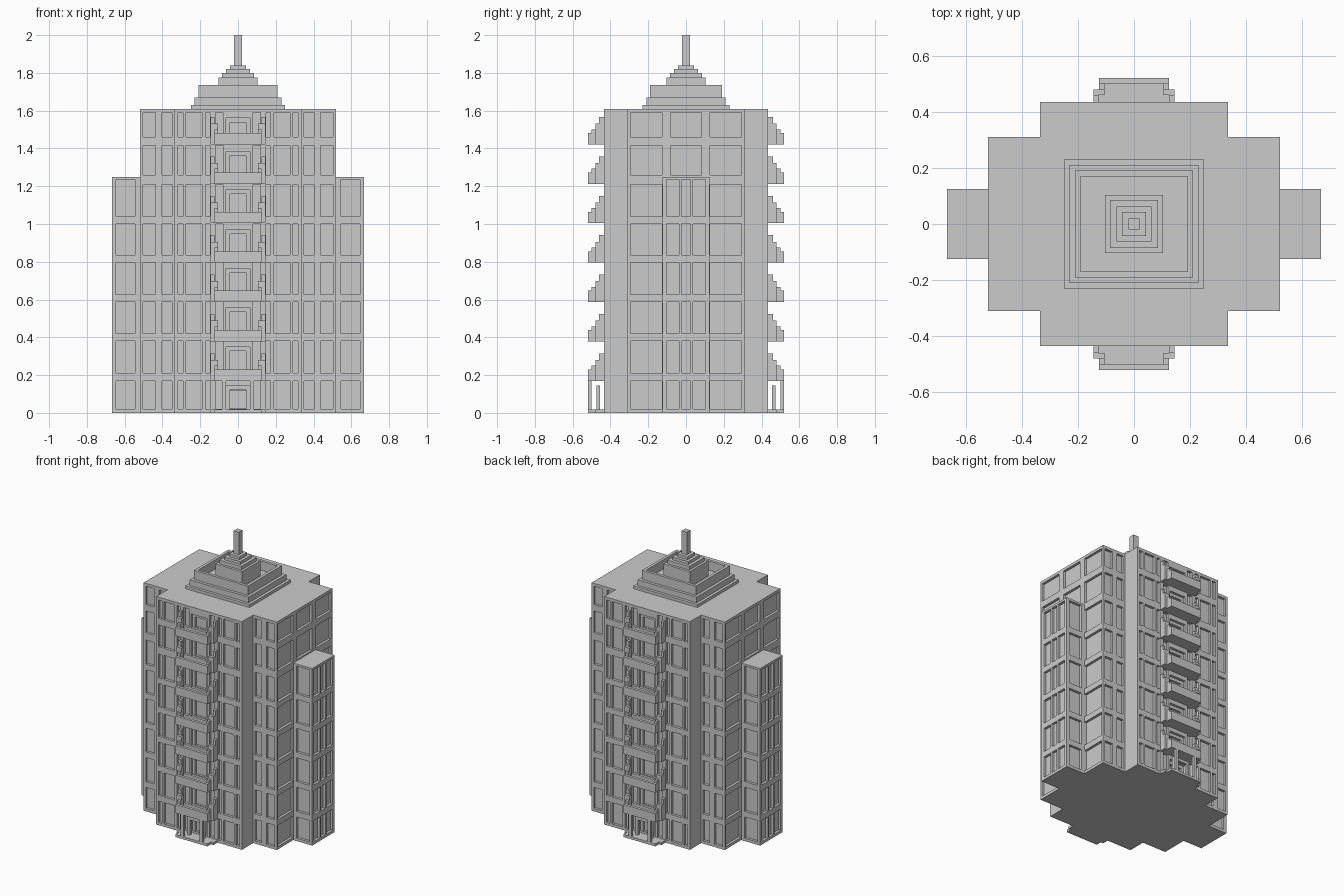
import bpy, bmesh

if "Cube" in bpy.data.objects:
    bpy.data.objects.remove(bpy.data.objects["Cube"])

ROWS = [(.02, .17), (.21, .38), (.42, .587), (.627, .795),
        (.835, 1.0), (1.04, 1.21), (1.26, 1.415), (1.46, 1.59)]


def finish(bm, name):
    bmesh.ops.recalc_face_normals(bm, faces=bm.faces)
    me = bpy.data.meshes.new(name)
    bm.to_mesh(me)
    bm.free()
    ob = bpy.data.objects.new(name, me)
    bpy.context.collection.objects.link(ob)
    return ob


def box(bm, x0, x1, y0, y1, z0, z1):
    vs = bmesh.ops.create_cube(bm, size=1)['verts']
    for v in vs:
        v.co = ((x0 + x1) / 2 + v.co.x * (x1 - x0), (y0 + y1) / 2 + v.co.y * (y1 - y0),
                (z0 + z1) / 2 + v.co.z * (z1 - z0))


def prism(name, pts, z0, z1):
    bm = bmesh.new()
    f = bm.faces.new([bm.verts.new((x, y, z0)) for x, y in pts])
    r = bmesh.ops.extrude_face_region(bm, geom=[f])
    for v in r['geom']:
        if isinstance(v, bmesh.types.BMVert):
            v.co.z = z1
    return finish(bm, name)


def boxes(name, items):
    bm = bmesh.new()
    for b in items:
        box(bm, *b)
    return finish(bm, name)


def carve(ob, items):
    cutter = boxes("window_cutter", items)
    cutter.hide_render = True
    m = ob.modifiers.new("windows", 'BOOLEAN')
    m.operation, m.solver, m.object = 'DIFFERENCE', 'EXACT', cutter
    bpy.context.view_layer.update()
    dg = bpy.context.evaluated_depsgraph_get()
    me = bpy.data.meshes.new_from_object(ob.evaluated_get(dg))
    ob.modifiers.clear()
    ob.data = me
    bpy.data.objects.remove(cutter)


def on_y(face, u0, u1, z0, z1, d):
    """Recess boxes on both y faces, mirrored in x."""
    out = []
    for s in (-1, 1):
        ya, yb = sorted((s * (face - d), s * (face + .01)))
        spans = [(u0, u1)] if u0 < 0 else [(u0, u1), (-u1, -u0)]
        out += [(a, b, ya, yb, z0, z1) for a, b in spans]
    return out


def on_x(face, u0, u1, z0, z1, d):
    return [(b[2], b[3], b[0], b[1], b[4], b[5]) for b in on_y(face, u0, u1, z0, z1, d)]


# Tower body: stepped cross footprint
q = [(.52, .31), (.335, .31), (.335, .435)]
outline = (q + [(-x, y) for x, y in reversed(q)] + [(-x, -y) for x, y in q]
           + [(x, -y) for x, y in reversed(q)])
tower = prism("tower_body", outline, 0, 1.61)
D = .018
cuts = []
for z0, z1 in ROWS:
    for u0, u1 in [(.29, .317), (.19, .275), (.148, .172)]:
        cuts += on_y(.435, u0, u1, z0, z1, D)
    for u0, u1 in [(.35, .402), (.438, .503)]:
        cuts += on_y(.31, u0, u1, z0, z1, D)
    cuts += on_x(.52, .127, .295, z0, z1, D)
    if z0 > 1.25:
        cuts += on_x(.52, -.083, .083, z0, z1, D)
    cuts += on_y(.435, .08, .12, z0, z1, D)
    top = z1 - .03
    cuts += on_y(.435, -.063, .063, z0, top, D)
carve(tower, cuts)
carve(tower, [b for z0, z1 in ROWS
              for b in on_y(.435, -.043, .043, z0 + .005, z1 - .052, .034)])

# Lower side wings
wings = boxes("side_wings", [(.50, .667, -.125, .125, 0, 1.25),
                             (-.667, -.50, -.125, .125, 0, 1.25)])
cuts = []
for z0, z1 in ROWS[:6]:
    z1 = 1.235 if z0 > 1 else z1
    cuts += on_y(.125, .545, .645, z0, z1, D)
    cuts += on_x(.667, .037, .103, z0, z1, D)
    cuts += on_x(.667, -.024, .024, z0, z1, D)
carve(wings, cuts)

# Balconies with stepped corner walls, front and back
for side, s in (("front", -1), ("back", 1)):
    def part(x0, x1, y0, y1, z0, z1):
        ya, yb = sorted((s * y0, s * y1))
        return (x0, x1, ya, yb, z0, z1)

    def pair(x0, x1, *r):
        return [part(x0, x1, *r), part(-x1, -x0, *r)]

    for i in range(7):
        z = .17 + i * .2085
        items = [part(-.125, .125, .43, .50, z, z + .018),
                 part(-.125, .125, .50, .52, z, z + .06)]
        items += pair(.105, .125, .48, .50, z, z + .08)
        items += pair(.105, .145, .46, .48, z, z + .11)
        items += pair(.125, .145, .43, .46, z, z + .145)
        boxes(f"{side}_balcony_{i + 1}", items)

    # Entrance portal under the first balcony
    items = [part(-.125, .125, .43, .52, 0, .018),
             part(-.145, .145, .43, .48, 0, .018),
             part(-.063, .063, .455, .475, .125, .145)]
    items += pair(.063, .085, .50, .52, .018, .17)
    items += pair(.043, .063, .455, .475, .018, .145)
    boxes(f"{side}_entrance", items)

# Stepped roof crown
for i, (x, y, z0, z1) in enumerate([(.25, .23, 1.60, 1.63), (.23, .21, 1.63, 1.67)]):
    boxes(f"crown_base_{i + 1}", [(-x, x, -y, y, z0, z1)])
boxes("crown_parapet", [(-.21, .21, .17, .19, 1.67, 1.735), (-.21, .21, -.19, -.17, 1.67, 1.735),
                        (-.21, -.19, -.17, .17, 1.67, 1.735), (.19, .21, -.17, .17, 1.67, 1.735)])
for i, (h, z0, z1) in enumerate([(.103, 1.67, 1.775), (.085, 1.775, 1.80),
                                 (.063, 1.80, 1.82), (.042, 1.82, 1.84)]):
    boxes(f"crown_step_{i + 1}", [(-h, h, -h, h, z0, z1)])
boxes("spire", [(-.02, .02, -.02, .02, 1.83, 2.0)])
